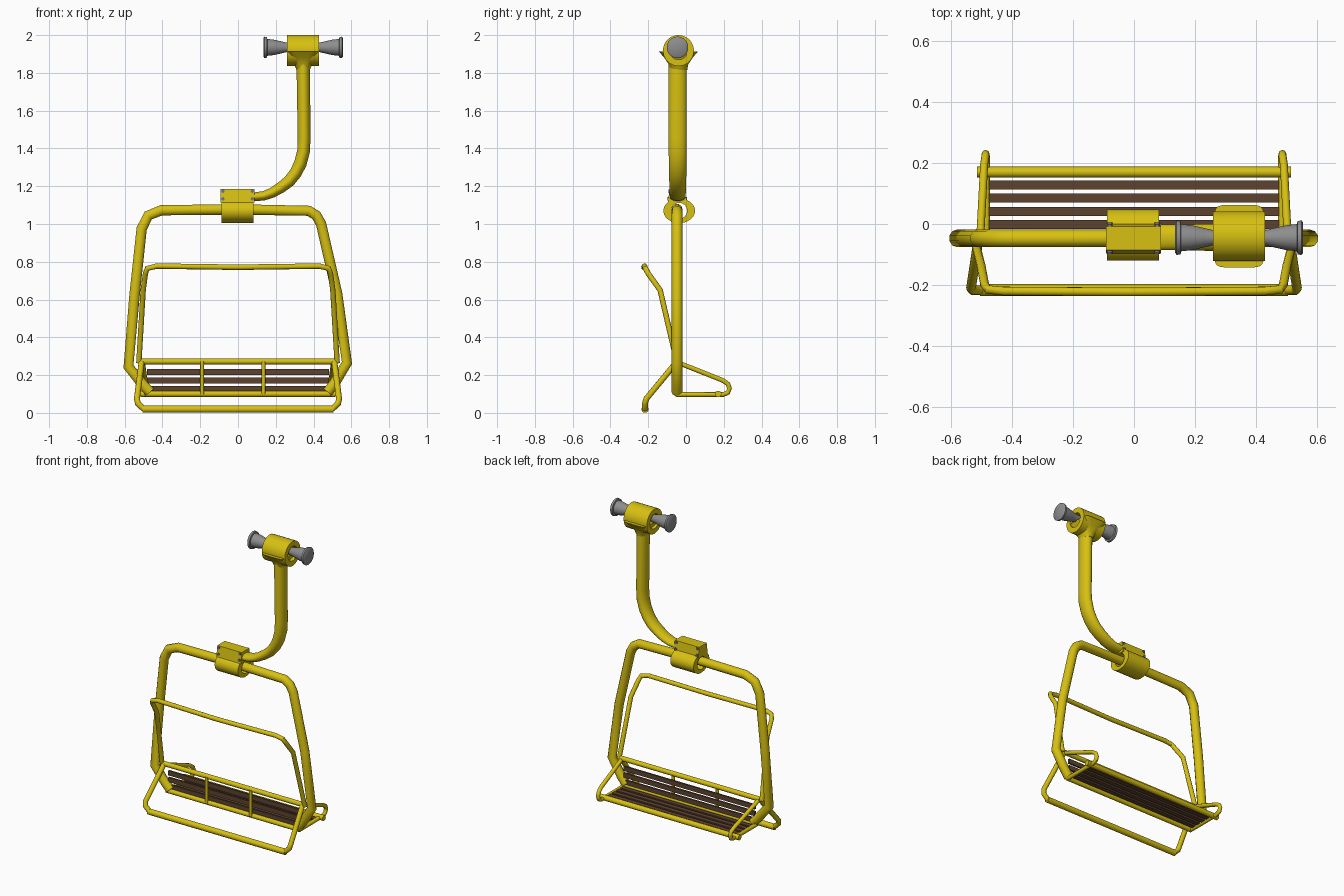
import bpy, bmesh
from math import sin, cos, pi, radians, copysign
from mathutils import Vector

cube = bpy.data.objects.get("Cube")
if cube:
    bpy.data.objects.remove(cube, do_unlink=True)


def material(name, rgb, rough=0.5):
    m = bpy.data.materials.new(name)
    m.use_nodes = True
    m.diffuse_color = (*rgb, 1)
    bsdf = m.node_tree.nodes["Principled BSDF"]
    bsdf.inputs["Base Color"].default_value = (*rgb, 1)
    bsdf.inputs["Roughness"].default_value = rough
    return m


YELLOW = material("yellow paint", (0.68, 0.53, 0.006))
BROWN = material("brown wood", (0.11, 0.055, 0.028))
GREY = material("grey metal", (0.27, 0.27, 0.27))
STEEL = material("blue grey screw", (0.16, 0.18, 0.25))

Y = -0.047  # plane of the hanging frame


def finish(obj, mat, angle=40):
    obj.data.materials.append(mat)
    bpy.ops.object.select_all(action='DESELECT')
    obj.select_set(True)
    bpy.context.view_layer.objects.active = obj
    if obj.type == 'CURVE':
        bpy.ops.object.convert(target='MESH')
    bpy.ops.object.shade_smooth_by_angle(angle=radians(angle))
    return bpy.context.object


def tube(name, points, radius, mat=YELLOW):
    """Round bar along a polyline."""
    curve = bpy.data.curves.new(name, 'CURVE')
    curve.dimensions = '3D'
    curve.bevel_depth = radius
    curve.bevel_resolution = 3
    curve.use_fill_caps = True
    spline = curve.splines.new('POLY')
    spline.points.add(len(points) - 1)
    for p, co in zip(spline.points, points):
        p.co = (*co, 1)
    obj = bpy.data.objects.new(name, curve)
    bpy.context.collection.objects.link(obj)
    return finish(obj, mat)


def from_bmesh(name, bm, mat):
    bmesh.ops.recalc_face_normals(bm, faces=bm.faces)
    mesh = bpy.data.meshes.new(name)
    bm.to_mesh(mesh)
    bm.free()
    obj = bpy.data.objects.new(name, mesh)
    bpy.context.collection.objects.link(obj)
    return finish(obj, mat)


def loft(name, rings, mat=YELLOW, closed=False, n=28):
    """Skin of rings (centre, u axis, v axis, roundness); roundness 1 is an ellipse."""
    bm = bmesh.new()
    loops = []
    for centre, u, v, power in rings:
        loop = []
        for i in range(n):
            c, s = cos(2 * pi * (i + .5) / n), sin(2 * pi * (i + .5) / n)
            c, s = copysign(abs(c) ** power, c), copysign(abs(s) ** power, s)
            loop.append(bm.verts.new(Vector(centre) + Vector(u) * c + Vector(v) * s))
        loops.append(loop)
    pairs = list(zip(loops, loops[1:]))
    if closed:
        pairs.append((loops[-1], loops[0]))
    else:
        bm.faces.new(loops[0])
        bm.faces.new(loops[-1])
    for a, b in pairs:
        for i in range(n):
            j = (i + 1) % n
            bm.faces.new((a[i], a[j], b[j], b[i]))
    return from_bmesh(name, bm, mat)


def x_ring(x, y, z, ry, rz):
    return ((x, y, z), (0, ry, 0), (0, 0, rz), 1)


def box(name, centre, size, mat, top=1.0):
    """Box whose top may be narrower in y."""
    bm = bmesh.new()
    bmesh.ops.create_cube(bm, size=1)
    for v in bm.verts:
        k = top if v.co.z > 0 else 1
        v.co = Vector(centre) + Vector((v.co.x * size[0], v.co.y * size[1] * k, v.co.z * size[2]))
    return from_bmesh(name, bm, mat)


def sleeve(name, x0, x1, y, z, outer, inner):
    """Hollow collar along x."""
    rings = [x_ring(x, y, z, *r) for x, r in ((x0, outer), (x1, outer), (x1, inner), (x0, inner))]
    loft(name, rings, closed=True)


# Hanging frame
frame = [(-.465, .11), (-.5, .145), (-.58, .245), (-.548, .62), (-.51, .975), (-.475, 1.045),
         (-.405, 1.073), (0, 1.077), (.375, 1.07), (.415, 1.045), (.44, 1.0), (.525, .63),
         (.577, .265), (.51, .155), (.475, .11)]
tube("hanging_frame", [(x, Y, z) for x, z in frame], 0.029)

# Seat and backrest rails
tube("backrest_top_rail", [(-.515, Y, .272), (.515, Y, .272)], .016)
tube("backrest_bottom_rail", [(-.49, Y, .1), (.49, Y, .1)], .016)
tube("seat_edge_rail", [(-.515, .17, .1), (.515, .17, .1)], .018)
for i, x in enumerate((-.19, .135)):
    tube(f"backrest_post_{i + 1}", [(x, Y - .012, .1), (x, Y - .012, .272)], .01)

# Wooden slats
for i in range(4):
    box(f"seat_slat_{i + 1}", (0, -.002 + i * .0435, .1), (.965, .03, .012), BROWN)
for i in range(3):
    box(f"backrest_slat_{i + 1}", (0, Y + .008, .127 + i * .0445), (.965, .012, .031), BROWN)

# Side loops of the seat and the swinging bar with footrest arms
for side, s in (("left", 1), ("right", -1)):
    loop = [(.505, Y, .268), (.492, .195, .172), (.488, .222, .153), (.487, .23, .13),
            (.486, .222, .107), (.485, .195, .097), (.485, Y, .097)]
    tube(f"{side}_seat_loop", [(s * x, y, z) for x, y, z in loop], .013)
    arm = [(.51, Y, .272), (.535, -.21, .075), (.53, -.217, .05), (.498, -.217, .02)]
    tube(f"{side}_footrest_arm", [(s * x, y, z) for x, y, z in arm], .016)
tube("footrest_bar", [(-.505, -.217, .0195), (.505, -.217, .0195)], .0195)

half = [(.525, Y, .265), (.502, -.137, .65), (.49, -.2, .738), (.48, -.215, .765), (.43, -.22, .777)]
mirrored = [(-x, y, z) for x, y, z in half]
tube("restraint_bar", mirrored + [(0, -.223, .771)] + half[::-1], .0145)

# Clamp on the frame with its number box
sleeve("frame_clamp", -.088, .082, -.036, 1.07, (.084, .065), (.042, .042))
box("clamp_box", (-.002, Y, 1.149), (.18, .1, .073), YELLOW, top=.78)
for face in (-1, 1):
    for x in (-.08, .076):
        for z, out in ((1.133, .048), (1.174, .042)):
            y = Y + face * out
            loft("box_screw", [((x, y + d, z), (.009, 0, 0), (0, 0, .009), 1)
                               for d in (-.004, .004)], STEEL, n=12)

# Curved hanger arm, flat at the clamp and rounder above
path = [(.05, 1.14, .022, .042), (.135, 1.149, .025, .042), (.18, 1.165, .027, .043),
        (.23, 1.195, .03, .044), (.272, 1.228, .032, .045), (.305, 1.27, .033, .046),
        (.33, 1.32, .034, .047), (.347, 1.385, .034, .048), (.35, 1.45, .034, .048),
        (.345, 1.87, .036, .048)]
rings = []
for i, (x, z, thick, wide) in enumerate(path):
    a, b = path[max(i - 1, 0)], path[min(i + 1, len(path) - 1)]
    t = Vector((b[0] - a[0], 0, b[1] - a[1])).normalized()
    rings.append(((x, Y + .003, z), Vector((t.z, 0, -t.x)) * thick, (0, wide, 0), 1))
loft("hanger_arm", rings)

# Flared saddle under the cable grip
loft("grip_saddle", [((.345, -.04, z), (rx, 0, 0), (0, ry, 0), p) for z, rx, ry, p in
                     ((1.815, .035, .047, 1), (1.845, .048, .052, .8),
                      (1.88, .068, .075, .5), (1.913, .083, .103, .3))])

# Cable grip: hollow hub with a trumpet shaped spindle each side
sleeve("grip_hub", .26, .43, -.04, 1.918, (.082, .082), (.048, .048))
profile = [(0, .025), (.085, .025), (.115, .032), (.155, .041), (.19, .045), (.192, .055),
           (.205, .057), (.21, .05)]
for side, s in (("left", 1), ("right", -1)):
    loft(f"{side}_grip_spindle",
         [x_ring(.345 + s * d, -.045, 1.935, r, r) for d, r in profile], GREY)
